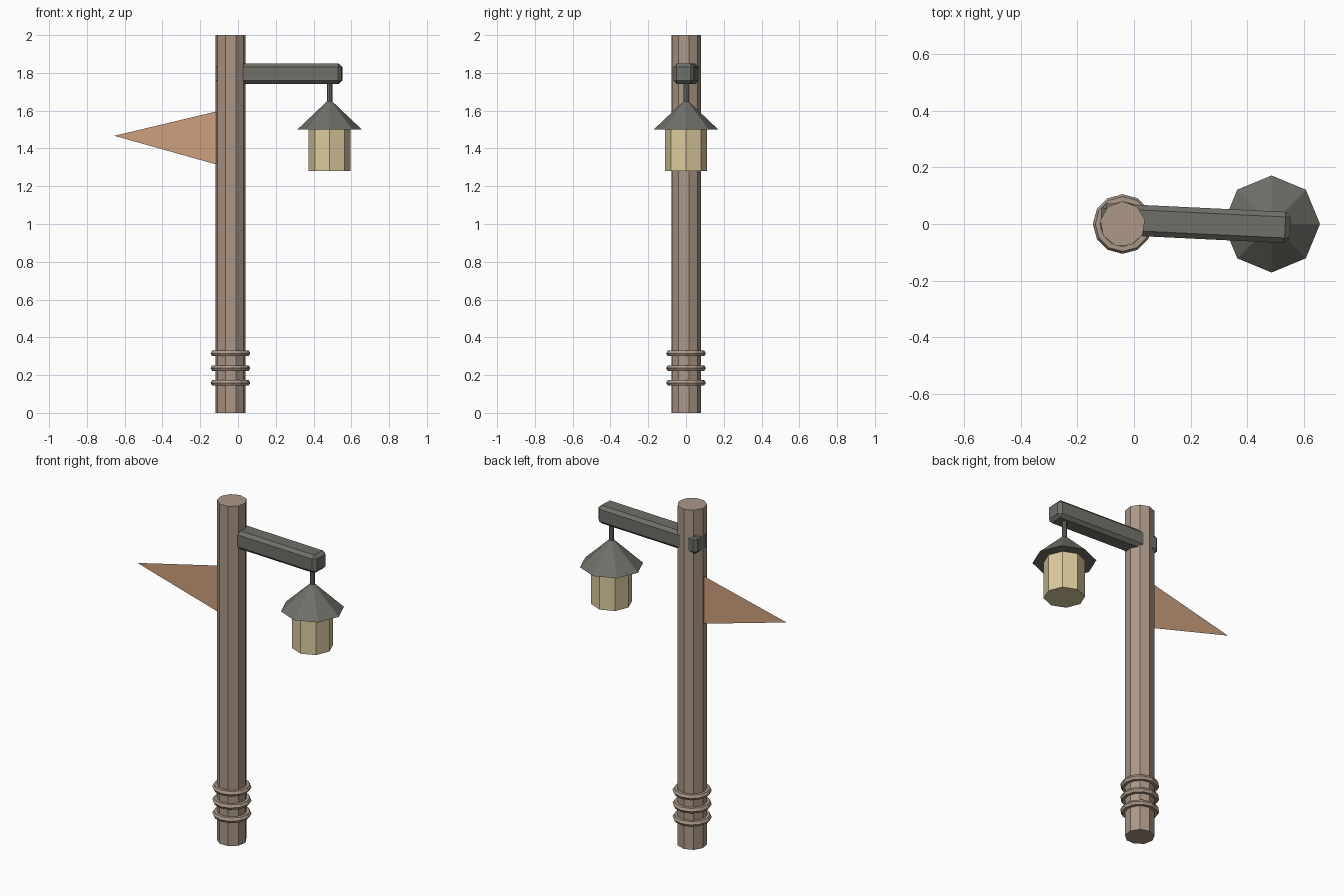
import bpy, bmesh, math
from mathutils import Matrix

if "Cube" in bpy.data.objects:
    bpy.data.objects.remove(bpy.data.objects["Cube"])


def material(name, rgb):
    m = bpy.data.materials.new(name)
    m.diffuse_color = (*rgb, 1)
    m.use_nodes = True
    m.node_tree.nodes["Principled BSDF"].inputs["Base Color"].default_value = m.diffuse_color
    return m


WOOD = material("weathered wood", (0.413, 0.314, 0.242))
IRON = material("grey iron", (0.162, 0.162, 0.141))
GLASS = material("pale yellow glass", (0.716, 0.597, 0.342))
CLOTH = material("tan cloth", (0.61, 0.352, 0.209))

POST_X, LAMP_X = -0.04, 0.485


def finish(name, bm, mat):
    bmesh.ops.recalc_face_normals(bm, faces=bm.faces)
    me = bpy.data.meshes.new(name)
    bm.to_mesh(me)
    bm.free()
    me.materials.append(mat)
    ob = bpy.data.objects.new(name, me)
    bpy.context.collection.objects.link(ob)
    return ob


def prism(name, mat, x, z0, z1, r0, r1, sides, turn=0.0):
    """Closed upright prism or cone with its first corner at angle turn."""
    bm = bmesh.new()
    rings = []
    for z, r in ((z0, r0), (z1, r1)):
        angles = [math.radians(turn) + math.tau * i / sides for i in range(sides)]
        rings.append([bm.verts.new((x + r * math.cos(a), r * math.sin(a), z)) for a in angles])
    low, high = rings
    for i in range(sides):
        j = (i + 1) % sides
        bm.faces.new((low[i], low[j], high[j], high[i]))
    bm.faces.new(low[::-1])
    bm.faces.new(high)
    return finish(name, bm, mat)


# Post
prism("post", WOOD, POST_X, 0, 2, 0.08, 0.08, 9, 11)

# Rope rings round the foot of the post
for i, z in enumerate((0.159, 0.237, 0.315)):
    bpy.ops.mesh.primitive_torus_add(location=(POST_X, 0, z), major_segments=12, minor_segments=6,
                                     major_radius=0.088, minor_radius=0.017)
    ring = bpy.context.object
    ring.name = f"rope_ring_{i + 1}"
    ring.data.materials.append(WOOD)

# Chamfered arm, slightly turned and passing through the post
bm = bmesh.new()
bmesh.ops.create_cube(bm, size=1, matrix=Matrix.Diagonal((0.668, 0.11, 0.107, 1)))
arm = finish("arm", bm, IRON)
arm.location = (0.217, 0.003, 1.796)
arm.rotation_euler.z = math.radians(-2.75)
bevel = arm.modifiers.new("chamfer", 'BEVEL')
bevel.width = 0.018
bevel.segments = 1

# Hanging lantern
prism("lantern_rod", IRON, LAMP_X, 1.62, 1.76, 0.014, 0.014, 8)
prism("lantern_roof", IRON, LAMP_X, 1.5, 1.65, 0.171, 0.013, 8)
prism("lantern_glass", GLASS, LAMP_X, 1.28, 1.505, 0.111, 0.111, 8)

# Triangular pennant
bm = bmesh.new()
bm.faces.new([bm.verts.new(p) for p in ((-0.655, 0, 1.467), (-0.1, 0, 1.311), (-0.1, 0, 1.599))])
finish("pennant", bm, CLOTH)
